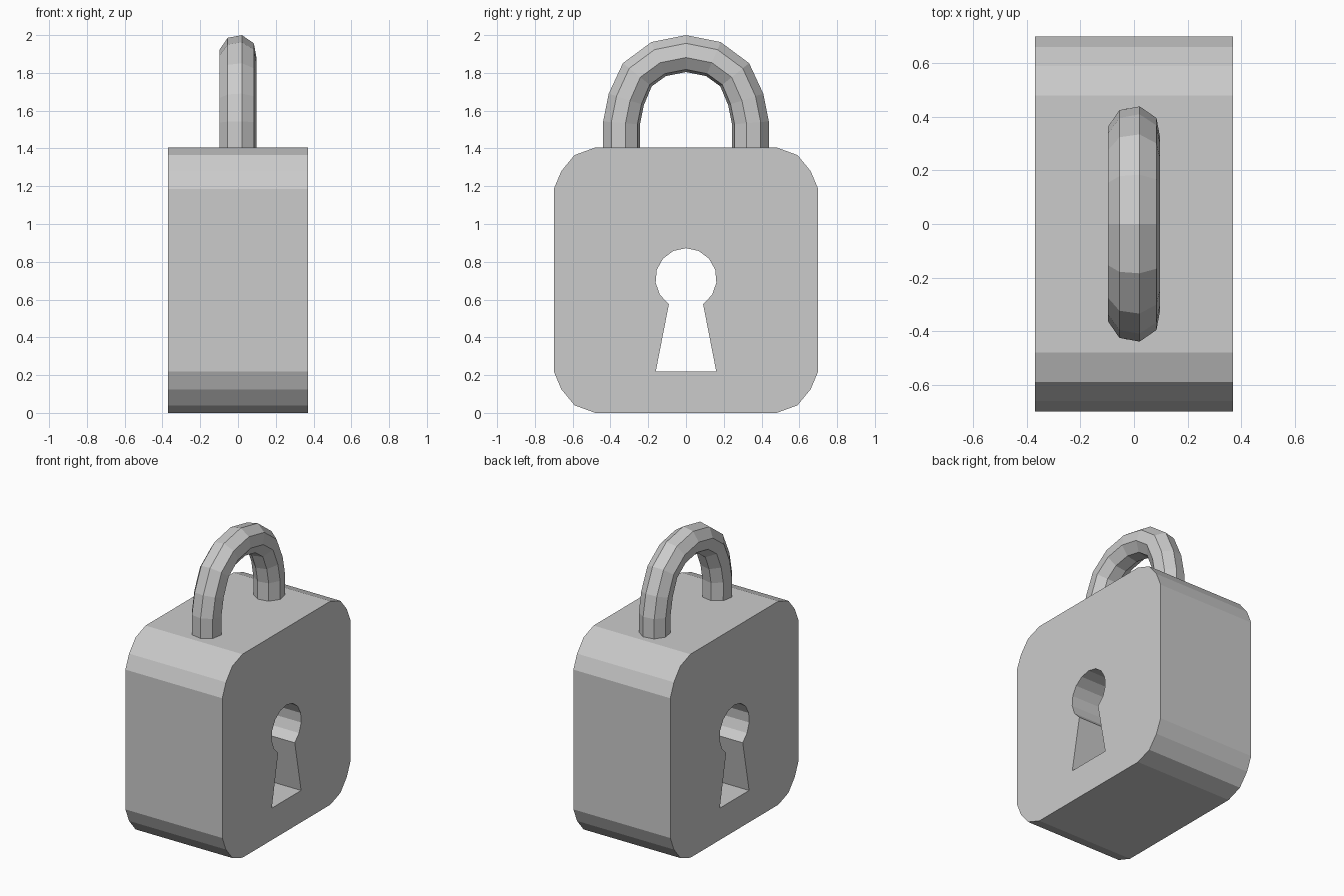
import bpy, bmesh
from math import radians, sin, cos
from mathutils import Vector, Matrix

cube = bpy.data.objects.get("Cube")
if cube:
    bpy.data.objects.remove(cube, do_unlink=True)

steel = bpy.data.materials.new("grey_steel")
steel.use_nodes = True
GREY = (0.6, 0.6, 0.6, 1)
steel.diffuse_color = GREY
steel.node_tree.nodes["Principled BSDF"].inputs["Base Color"].default_value = GREY


def add_object(name, bm):
    """Clean up a bmesh and link it as a flat-shaded object."""
    bmesh.ops.remove_doubles(bm, verts=bm.verts, dist=0.0005)
    bmesh.ops.recalc_face_normals(bm, faces=bm.faces)
    mesh = bpy.data.meshes.new(name)
    bm.to_mesh(mesh)
    bm.free()
    mesh.shade_flat()
    mesh.materials.append(steel)
    obj = bpy.data.objects.new(name, mesh)
    bpy.context.collection.objects.link(obj)
    return obj


def plate_with_hole(name, outlines, half_depth):
    """Extrude closed (y, z) outlines along x; inner outlines become holes."""
    curve = bpy.data.curves.new(name + "_profile", "CURVE")
    curve.dimensions = "2D"
    curve.fill_mode = "BOTH"
    curve.extrude = half_depth
    for outline in outlines:
        spline = curve.splines.new("POLY")
        spline.points.add(len(outline) - 1)
        for point, (y, z) in zip(spline.points, outline):
            point.co = (y, z, 0, 1)
        spline.use_cyclic_u = True
    helper = bpy.data.objects.new(name + "_profile", curve)
    bm = bmesh.new()
    bm.from_mesh(helper.to_mesh())
    helper.to_mesh_clear()
    bpy.data.objects.remove(helper)
    # Stand the profile up: local x, y, z become world y, z, x
    bm.transform(Matrix(((0, 0, 1, 0), (1, 0, 0, 0), (0, 1, 0, 0), (0, 0, 0, 1))))
    return add_object(name, bm)


# Body: block with faceted corners, mirrored from one corner
HEIGHT = 1.405
corner = [(0.48, 0), (0.59, 0.04), (0.66, 0.125), (0.70, 0.22)]
right_side = corner + [(y, HEIGHT - z) for y, z in reversed(corner)]
body_outline = right_side + [(-y, z) for y, z in reversed(right_side)]

# Keyhole: round top over a flared slot, cut right through
keyhole = [(-0.16, 0.22), (0.16, 0.22)]
for i in range(13):
    a = radians(-56 + i * 292 / 12)
    keyhole.append((0.162 * cos(a), 0.71 + 0.162 * sin(a)))
plate_with_hole("lock_body", [body_outline, keyhole], 0.37)

# Shackle: eight-sided tube swept along a mirrored arch
half_arch = [(0.341, 1.36), (0.341, 1.535), (0.316, 1.66),
             (0.258, 1.79), (0.145, 1.873)]
arch = half_arch + [(0, 1.902)] + [(-y, z) for y, z in reversed(half_arch)]
path = [Vector((0, y, z)) for y, z in arch]
SIDES, RADIUS = 8, 0.1
bm = bmesh.new()
rings = []
for i, centre in enumerate(path):
    before, after = path[max(i - 1, 0)], path[min(i + 1, len(path) - 1)]
    tangent = (after - before).normalized()
    outward = Vector((0, tangent.z, -tangent.y))
    ring = []
    for k in range(SIDES):
        a = radians(78 + k * 360 / SIDES)
        offset = Vector((cos(a), 0, 0)) + outward * sin(a)
        ring.append(bm.verts.new(centre + offset * RADIUS))
    rings.append(ring)
for lower, upper in zip(rings, rings[1:]):
    for k in range(SIDES):
        n = (k + 1) % SIDES
        bm.faces.new((lower[k], lower[n], upper[n], upper[k]))
for end in (rings[0], rings[-1]):
    bm.faces.new(end)
add_object("shackle", bm)
